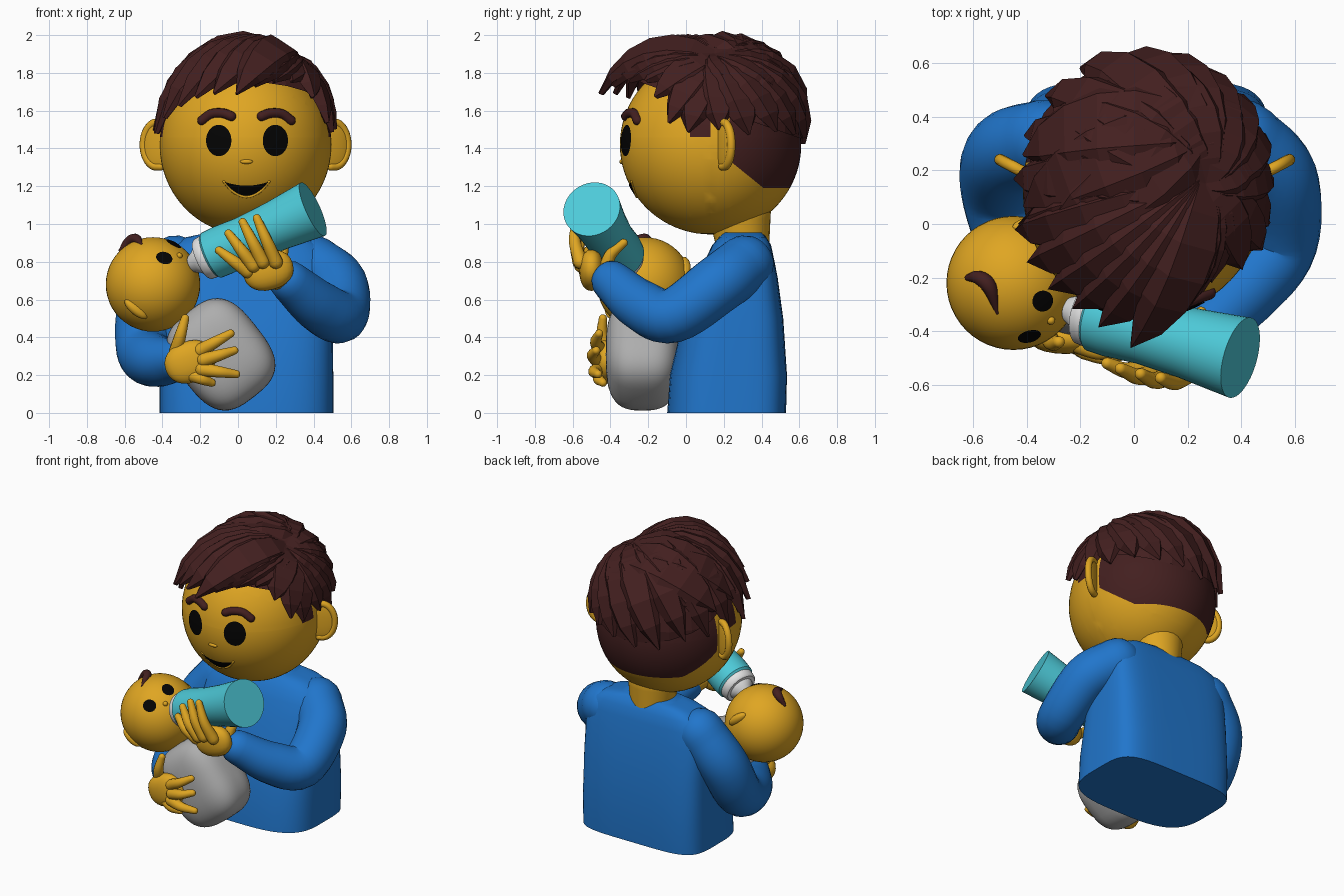
import bpy, bmesh, math, random
from math import sin, cos, pi, radians, sqrt
from mathutils import Vector, Matrix

random.seed(4)
if "Cube" in bpy.data.objects:
    bpy.data.objects.remove(bpy.data.objects["Cube"])


def material(name, r, g, b):
    m = bpy.data.materials.new(name)
    m.use_nodes = True
    m.diffuse_color = (r, g, b, 1)
    m.node_tree.nodes["Principled BSDF"].inputs["Base Color"].default_value = (r, g, b, 1)
    return m


SKIN = material("golden skin", .74, .38, .016)
BLUE = material("blue sweater", .015, .18, .6)
HAIR = material("brown hair", .056, .014, .014)
TEAL = material("teal bottle", .075, .59, .69)
GREY = material("grey blanket", .42, .42, .42)
WHITE = material("white plastic", .78, .78, .78)
BLACK = material("black", .001, .001, .001)


def finish(name, bm, *mats, smooth=True):
    bmesh.ops.recalc_face_normals(bm, faces=bm.faces)
    me = bpy.data.meshes.new(name)
    bm.to_mesh(me)
    bm.free()
    for m in mats:
        me.materials.append(m)
    ob = bpy.data.objects.new(name, me)
    bpy.context.collection.objects.link(ob)
    if smooth:
        bpy.ops.object.select_all(action='DESELECT')
        ob.select_set(True)
        bpy.context.view_layer.objects.active = ob
        bpy.ops.object.shade_smooth_by_angle(angle=radians(40))


def skin_rings(bm, rings):
    vs = [[bm.verts.new(p) for p in ring] for ring in rings]
    n = len(vs[0])
    for a, b in zip(vs, vs[1:]):
        for i in range(n):
            bm.faces.new((a[i], a[(i + 1) % n], b[(i + 1) % n], b[i]))
    bm.faces.new(vs[0])
    bm.faces.new(vs[-1])


def round_sections(secs, n):
    """Circles around a path of (centre, tangent, radius)."""
    t0 = secs[0][1]
    side = t0.orthogonal().normalized()
    rings = []
    for c, t, r in secs:
        side = (t0.rotation_difference(t) @ side).normalized()
        up = t.cross(side)
        rings.append([c + (side * cos(2 * pi * i / n) + up * sin(2 * pi * i / n)) * r for i in range(n)])
        t0 = t
    return rings


def tube(name, pts, mat, n=16, steps=6):
    """Round-ended limb through points of (x, y, z, radius)."""
    p = [Vector(q) for q in pts]
    p = [p[0] * 2 - p[1]] + p + [p[-1] * 2 - p[-2]]
    path = []
    for a, b, c, d in zip(p, p[1:], p[2:], p[3:]):
        for k in range(steps):
            t = k / steps
            path.append((b * 2 + (c - a) * t + (a * 2 - b * 5 + c * 4 - d) * t * t
                         + (b * 3 - a - c * 3 + d) * t ** 3) / 2)
    path.append(p[-2])
    secs = []
    for i, q in enumerate(path):
        t = (path[min(i + 1, len(path) - 1)] - path[max(i - 1, 0)]).xyz.normalized()
        secs.append((q.xyz, t, q.w))
    (c0, d0, r0), (c1, d1, r1) = secs[0], secs[-1]
    caps = [radians(a) for a in (20, 40, 60, 80)]
    secs = ([(c0 - d0 * r0 * sin(a), d0, r0 * cos(a)) for a in reversed(caps)] + secs
            + [(c1 + d1 * r1 * sin(a), d1, r1 * cos(a)) for a in caps])
    bm = bmesh.new()
    skin_rings(bm, round_sections(secs, n))
    finish(name, bm, mat)


def power(v, p):
    return math.copysign(abs(v) ** p, v)


def blob(name, c, r, mat, rot=Matrix.Identity(3), p=1.0, seg=32):
    """Ellipsoid, squarer when p is below one."""
    bm = bmesh.new()
    bmesh.ops.create_uvsphere(bm, u_segments=seg, v_segments=seg // 2, radius=1)
    for v in bm.verts:
        v.co = Vector(c) + rot @ Vector([power(k, p) * s for k, s in zip(v.co, r)])
    finish(name, bm, mat)


# Torso: stacked sections, rounder in front than at the back corners
bm = bmesh.new()
rings = []
for z, cy, rx, ry in ((0, .215, .46, .315), (.2, .225, .46, .31), (.5, .25, .455, .265), (.72, .275, .45, .21),
                      (.82, .285, .44, .18), (.89, .295, .39, .155), (.93, .3, .32, .125), (.955, .3, .2, .1)):
    ring = []
    for i in range(48):
        a = 2 * pi * (i + .5) / 48
        p = .42 if sin(a) > 0 else .62
        ring.append((.045 + rx * power(cos(a), p), cy + ry * power(sin(a), p), z))
    rings.append(ring)
skin_rings(bm, rings)
finish("torso", bm, BLUE)

# Arms
tube("left_sleeve", [(.4, .31, .785, .155), (.53, .17, .68, .155), (.54, -.07, .515, .145),
                     (.42, -.24, .57, .135), (.275, -.39, .695, .11)], BLUE, 24)
tube("right_sleeve", [(-.33, .31, .785, .155), (-.47, .26, .58, .16), (-.495, .12, .335, .15),
                      (-.43, -.1, .275, .138), (-.32, -.28, .28, .11)], BLUE, 24)
tube("neck", [(.05, .305, .85, .135), (.05, .285, 1.05, .165)], SKIN, 24)

# Head with the shaved hair area split off along clean lines
HC, HR = Vector((.04, .13, 1.42)), (.455, .48, .475)
bm = bmesh.new()
bmesh.ops.create_uvsphere(bm, u_segments=64, v_segments=40, radius=1)
for v in bm.verts:
    v.co = HC + Vector([a * b for a, b in zip(v.co, HR)])
CUTS = [((0, 0, 1.19), (0, 0, 1)), ((0, .25, 1.32), (0, .63, .78)), ((0, .23, 1), (0, 1, 0)),
        ((0, .02, 1), (0, 1, 0)), ((0, .13, 1), (0, -1, 0)), ((0, 0, 1.46), (0, 0, 1))]
for co, no in CUTS:
    bmesh.ops.bisect_plane(bm, geom=bm.verts[:] + bm.edges[:] + bm.faces[:], plane_co=co, plane_no=no)
for f in bm.faces:
    m = f.calc_center_median()
    over = [(m - Vector(co)).dot(Vector(no)) > 0 for co, no in CUTS]
    if all(over[:3]) or all(over[3:]):
        f.material_index = 1
finish("head", bm, SKIN, HAIR)

# Face frames: centre, axes (across, up, outward), radii in that order
HEAD = (HC, [Vector((1, 0, 0)), Vector((0, 0, 1)), Vector((0, -1, 0))], (HR[0], HR[2], HR[1]))
f = Vector((.56, -.56, .61)).normalized()
u = Vector((.3, .84, .46))
u = (u - f * u.dot(f)).normalized()
BC = Vector((-.45, -.22, .68))
BABY = (BC, [u, f.cross(u), f], (.25, .25, .25))


def on_face(face, a, b, lift=.005):
    c, ax, r = face
    d = r[2] * sqrt(max(0, 1 - (a / r[0]) ** 2 - (b / r[1]) ** 2)) + lift
    return c + ax[0] * a + ax[1] * b + ax[2] * d


def decal(name, face, a, b, half, low, high, mat, n=20, rows=6):
    """Thin patch between two curves of s in -1..1."""
    bm = bmesh.new()
    grid = []
    for i in range(n + 1):
        s = -cos(pi * i / n)
        grid.append([bm.verts.new(on_face(face, a + s * half, b + low(s) + (high(s) - low(s)) * j / rows))
                     for j in range(rows + 1)])
    for p, q in zip(grid, grid[1:]):
        for j in range(rows):
            bm.faces.new((p[j], q[j], q[j + 1], p[j + 1]))
    bmesh.ops.remove_doubles(bm, verts=bm.verts, dist=.0005)
    finish(name, bm, mat)


def eye(name, face, a, b, w, h):
    decal(name, face, a, b, w, lambda s: -h * sqrt(max(0, 1 - s * s)),
          lambda s: h * sqrt(max(0, 1 - s * s)), BLACK)


def surface_tube(name, face, pts, r, mat):
    tube(name, [(*on_face(face, a, b, 0), r) for a, b in pts], mat, 10)


for side, k in (("left", 1), ("right", -1)):
    eye(side + "_eye", HEAD, .008 + k * .15, .022, .067, .083)
    surface_tube(side + "_eyebrow", HEAD, [(.005 + k * a, b) for a, b in
                                           ((.08, .15), (.125, .166), (.185, .163), (.235, .128))], .026, HAIR)
    # Ear: thin dish with a raised rim
    turn = Matrix.Rotation(k * radians(28), 3, 'Z')
    ear = Vector((.04 + k * .465, .2, 1.42))
    blob(side + "_ear", ear, (.095, .022, .13), SKIN, turn, .9)
    tube(side + "_ear_rim", [(*(ear + turn @ Vector((k * .085 * cos(a), 0, .118 * sin(a)))), .022)
                             for a in [radians(d) for d in range(-100, 101, 25)]], SKIN, 10, 3)
    eye("baby_%s_eye" % side, BABY, k * .08, .058, .038, .042)
    blob("baby_%s_ear" % side, BC + u * k * .235 - f * .03, (.035, .075, .03), SKIN,
         Matrix((u, f.cross(u), f)).transposed())
decal("mouth", HEAD, .005, -.197, .115, lambda s: -.073 * (1 - s * s), lambda s: -.02 * (1 - s * s), BLACK)
surface_tube("lower_lip", HEAD, [(-.115, -.195), (-.065, -.25), (.005, -.277), (.075, -.25), (.125, -.195)],
             .007, SKIN)
blob("nose", on_face(HEAD, .005, -.09, 0), (.034, .012, .012), SKIN, seg=16)
blob("baby_nose", on_face(BABY, 0, 0, 0), (.016, .016, .016), SKIN, seg=16)

# Hair: faceted cap and tapered locks spreading from the crown
RR = Vector((.465, .485, .525))


def hair_point(d, k=1.0):
    k *= 1 + .2 * max(0, d.y) * max(0, d.z)  # fuller at the upper back
    return HC + Vector([a * b * k for a, b in zip(d, RR)])


bm = bmesh.new()
bmesh.ops.create_uvsphere(bm, u_segments=20, v_segments=14, radius=1)
for v in bm.verts:
    v.co = hair_point(v.co)
bmesh.ops.bisect_plane(bm, geom=bm.verts[:] + bm.edges[:] + bm.faces[:], plane_co=(0, .13, 1.62),
                       plane_no=(0, .33, .94), clear_inner=True)
finish("hair_cap", bm, HAIR, smooth=False)


def direction(az, el):
    az, el = radians(az), radians(el)
    return Vector((cos(az) * cos(el), sin(az) * cos(el), sin(el)))


def lock(name, az, el, width, flare=1.0, start=(5, 62)):
    a, b = direction(*start), direction(az, el)
    rings = []
    for i, w in enumerate((.4, .8, 1, 1, .85, .55, .04)):
        t = i / 6
        d = a.slerp(b, t)
        along = (a.slerp(b, min(1, t + .05)) - a.slerp(b, max(0, t - .05))).normalized()
        side = along.cross(d).normalized() * width * w
        p = hair_point(d, 1 + (flare - 1) * t * (1.6 - .6 * t))
        h = .055 * (.3 + .7 * w)
        rings.append([p + side - d * h * .5, p + side * .5 + d * h * .7,
                      p - side * .7 + d * h * .4, p - side - d * h * .6, p - d * h])
    bm = bmesh.new()
    skin_rings(bm, rings)
    finish(name, bm, HAIR, smooth=False)


# Side and back locks, then a shorter upper layer
for i, az in enumerate(range(-14, 200, 19)):
    lock("hair_lock_%d" % i, az, (9 if az < 25 or az > 160 else 3) + random.uniform(-4, 5), .125,
         random.uniform(1.02, 1.05))
for i, az in enumerate(range(20, 200, 30)):
    lock("upper_lock_%d" % i, az, 27 + random.uniform(-5, 5), .15, random.uniform(1.02, 1.05))
# Broad plates combed over the top
for i, (az, el) in enumerate(((165, 22), (-172, 24), (-150, 30))):
    lock("combed_lock_%d" % i, az, el, .19, 1.05, (45, 52))
# Swept fringe
for i, (az, el, w, fl) in enumerate(((-26, 12, .11, 1.06), (-38, 26, .12, 1.09), (-53, 36, .12, 1.09),
                                     (-70, 34, .12, 1.14), (-84, 29, .12, 1.22), (-95, 23, .13, 1.31),
                                     (-109, 25, .13, 1.22), (-122, 24, .13, 1.17), (-135, 20, .13, 1.14),
                                     (-149, 14, .13, 1.11), (-163, 6, .12, 1.07))):
    lock("fringe_lock_%d" % i, az, el, w, fl)

# Baby
blob("baby_head", BC, (.25, .25, .25), SKIN, seg=48)
tube("baby_curl", [(-.62, -.2, .86, .012), (-.58, -.2, .905, .026), (-.54, -.235, .92, .028),
                   (-.51, -.33, .89, .008)], HAIR, 10)
blob("baby_blanket", (-.09, -.23, .31), (.285, .195, .238), GREY, Matrix.Rotation(radians(52), 3, 'Y'), .67, 48)

# Bottle along its axis
tip = Vector((-.15, -.345, .83))
axis = (Vector((.4, -.5, 1.08)) - tip).normalized()
for name, mat, prof in (
        ("bottle", TEAL, ((0, .118), (.012, .13), (.08, .133), (.22, .126), (.4, .134), (.62, .155))),
        ("bottle_ring", WHITE, ((-.05, .105), (-.04, .115), (-.01, .118), (.01, .118))),
        ("bottle_teat", WHITE, ((-.12, .03), (-.11, .045), (-.08, .06), (-.06, .08), (-.04, .085)))):
    bm = bmesh.new()
    skin_rings(bm, round_sections([(tip + axis * t, axis, r) for t, r in prof], 40))
    finish(name, bm, mat)


def hand(side, palm, size, rot, wrist, fingers):
    blob(side + "_palm", palm, size, SKIN, rot, .9, 24)
    tube(side + "_wrist", [(*wrist, .085), (*palm, .06)], SKIN)
    for i, (a, b) in enumerate(fingers):
        a, b = Vector(a), Vector(b)
        mid = (a + b) / 2 + Vector((0, -.022, 0))
        tube("%s_finger_%d" % (side, i), [(*a, .038), (*mid, .031), (*b, .022)], SKIN, 12)


hand("right", (-.255, -.425, .27), (.135, .06, .11), Matrix.Rotation(radians(-20), 3, 'Y'), (-.33, -.3, .28),
     [((-.2, -.45, .33), (-.04, -.46, .42)), ((-.18, -.47, .28), (-.02, -.475, .33)),
      ((-.19, -.465, .23), (-.01, -.465, .205)), ((-.24, -.44, .2), (-.14, -.44, .16)),
      ((-.33, -.4, .32), (-.28, -.44, .5))])
hand("left", (.16, -.5, .755), (.135, .065, .105), Matrix.Rotation(radians(-15), 3, 'Y'), (.26, -.4, .7),
     [((.2, -.56, .8), (.1, -.575, 1.03)), ((.13, -.565, .8), (.025, -.56, 1.01)),
      ((.08, -.555, .78), (-.05, -.54, .95)), ((.05, -.53, .75), (-.1, -.52, .86)),
      ((.22, -.42, .78), (.25, -.33, .9))])
